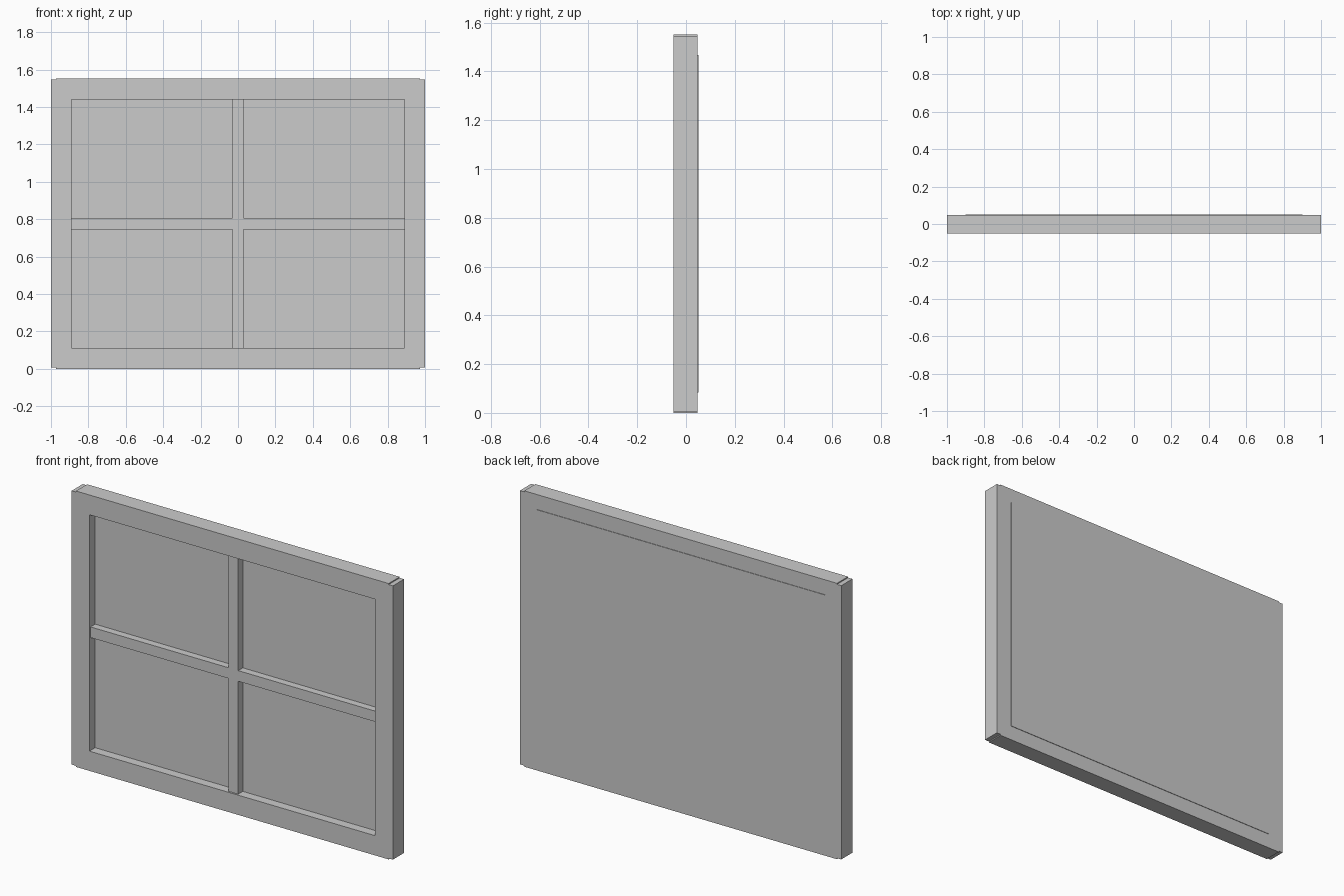
import bpy
import bmesh
from mathutils import Matrix, Vector

if "Cube" in bpy.data.objects:
    bpy.data.objects.remove(bpy.data.objects["Cube"])


def box(name, lo, hi):
    """Box object spanning two opposite corners."""
    lo, hi = Vector(lo), Vector(hi)
    bm = bmesh.new()
    bmesh.ops.create_cube(bm, size=1, matrix=Matrix.Translation((lo + hi) / 2)
                          @ Matrix.Diagonal((*(hi - lo), 1)))
    me = bpy.data.meshes.new(name)
    bm.to_mesh(me)
    bm.free()
    ob = bpy.data.objects.new(name, me)
    bpy.context.collection.objects.link(ob)
    return ob


H = 1.552           # overall height
MID = H / 2
F, B = -0.051, 0.048  # frame front and back
W = 0.111           # frame member width
STEP = 0.006        # stiles stop slightly short of the rails
BAR = 0.03          # half width of the glazing bars
BAR_F = -0.041      # bars sit just behind the frame front

# Outer frame: stiles at full width, rails slightly inset at the ends
box("left_stile", (-1, F, STEP), (-1 + W, B, H - STEP))
box("right_stile", (1 - W, F, STEP), (1, B, H - STEP))
box("bottom_rail", (-0.973, F, 0), (0.973, B, W))
box("top_rail", (-0.973, F, H - W), (0.973, B, H))

# Glazing bars
box("vertical_bar", (-BAR, BAR_F, W - 0.01), (BAR, 0.02, H - W + 0.01))
box("horizontal_bar", (-0.9, BAR_F, MID - BAR), (0.9, 0.02, MID + BAR))

# Pane, standing slightly proud of the back
box("pane", (-0.9, 0.0, 0.084), (0.9, 0.051, H - 0.084))
